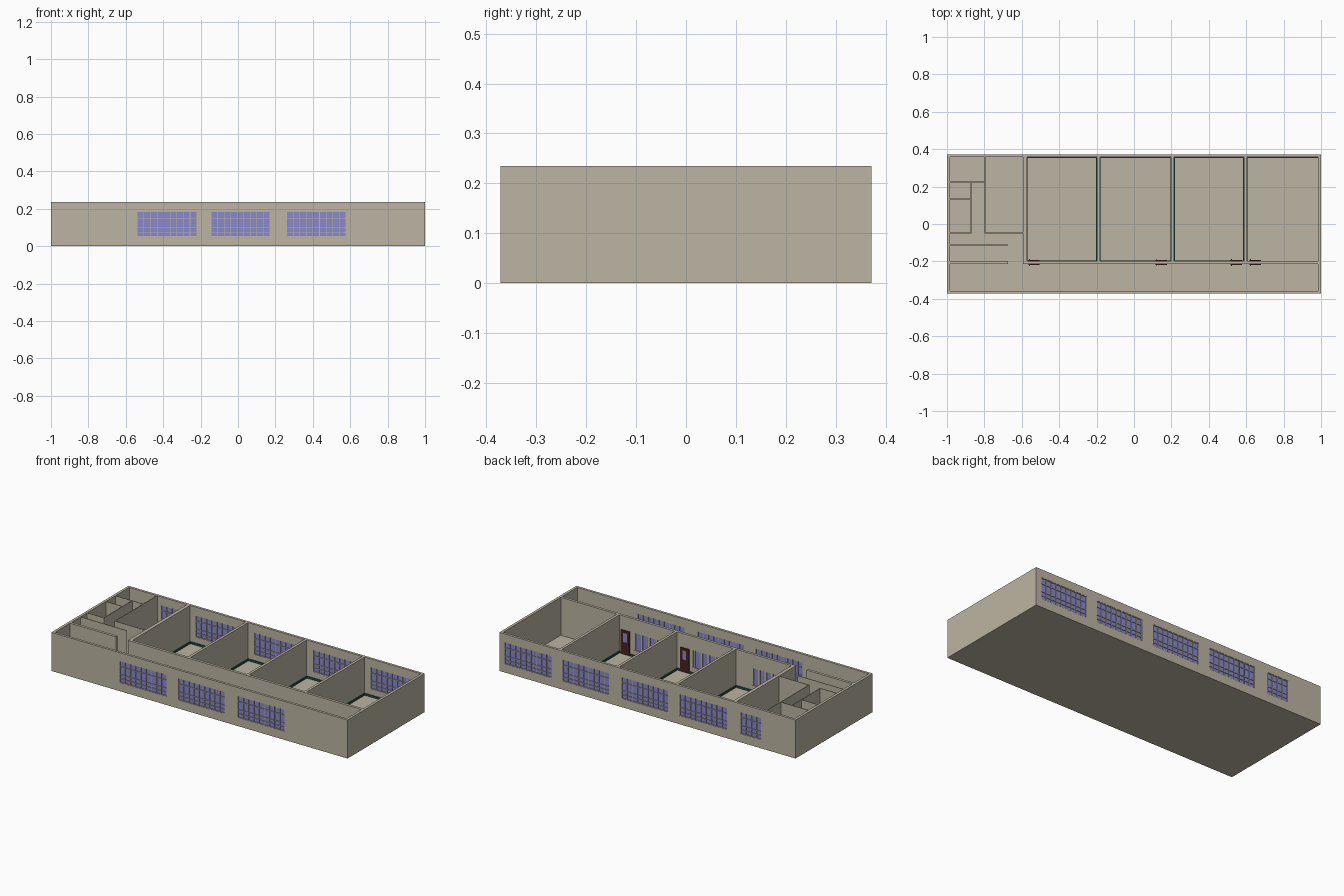
import bpy, bmesh

if "Cube" in bpy.data.objects:
    bpy.data.objects.remove(bpy.data.objects["Cube"])

def mat(name, rgb):
    m = bpy.data.materials.new(name)
    m.diffuse_color = (*rgb, 1)
    m.use_nodes = True
    m.node_tree.nodes["Principled BSDF"].inputs["Base Color"].default_value = m.diffuse_color
    return m

WALL = mat("beige_plaster", (0.50, 0.46, 0.36))
GLASS = mat("lavender_glass", (0.25, 0.25, 0.60))
TEAL = mat("dark_teal", (0.015, 0.075, 0.065))
BROWN = mat("dark_brown", (0.06, 0.018, 0.015))
METAL = mat("dark_metal", (0.04, 0.04, 0.04))

def boxes(name, items, material):
    """One object made of boxes (x0, x1, y0, y1, z0, z1)."""
    bm = bmesh.new()
    for x0, x1, y0, y1, z0, z1 in items:
        vs = bmesh.ops.create_cube(bm, size=1)["verts"]
        for v in vs:
            v.co = (x1 if v.co.x > 0 else x0,
                    y1 if v.co.y > 0 else y0,
                    z1 if v.co.z > 0 else z0)
    me = bpy.data.meshes.new(name)
    bm.to_mesh(me)
    bm.free()
    me.materials.append(material)
    ob = bpy.data.objects.new(name, me)
    bpy.context.collection.objects.link(ob)
    return ob

def cut(ob, items):
    cutter = boxes("cutter", items, WALL)
    cutter.hide_render = True
    mod = ob.modifiers.new("cut", "BOOLEAN")
    mod.operation = "DIFFERENCE"
    mod.solver = "EXACT"
    mod.object = cutter
    bpy.context.view_layer.objects.active = ob
    bpy.ops.object.modifier_apply(modifier=mod.name)
    bpy.data.objects.remove(cutter)

H, FLOOR = 0.235, 0.004
YF, YB = -0.372, 0.372           # outer faces
YFI, YBI = -0.357, 0.357         # inner faces
CW0, CW1 = -0.214, -0.198        # corridor wall

# Shell: solid block with rooms and corridor hollowed out
rooms = [(-0.573, -0.198), (-0.182, 0.198), (0.214, 0.588), (0.604, 0.984)]
shell = boxes("building_shell", [(-1, 1, YF, YB, 0, H)], WALL)
hollow = [(a, b, CW1, YBI, FLOOR, 0.3) for a, b in rooms]
hollow += [(-0.984, -0.594, CW1, YBI, FLOOR, 0.3),
           (-0.984, 0.984, YFI, CW0, FLOOR, 0.3)]
cut(shell, hollow)

# Openings: front, back and corridor windows, plus the lobby passage
Z0, Z1 = 0.052, 0.185
front = [(-0.54, -0.22), (-0.145, 0.172), (0.258, 0.578)]
back = [(0.645, 0.966), (0.257, 0.574), (-0.142, 0.176), (-0.538, -0.216), (-0.77, -0.628)]
inner = [(-0.49, -0.304), (-0.165, 0.09), (0.235, 0.493)]
IZ0, IZ1 = 0.045, 0.15
openings = [(a, b, YF - 0.02, YFI + 0.02, Z0, Z1) for a, b in front]
openings += [(a, b, YBI - 0.02, YB + 0.02, Z0, Z1) for a, b in back]
openings += [(a, b, CW0 - 0.02, CW1 + 0.02, IZ0, IZ1) for a, b in inner]
openings += [(-0.674, -0.594, CW0 - 0.02, CW1 + 0.02, FLOOR, 0.3)]
cut(shell, openings)

def window(name, x0, x1, y0, y1, z0, z1, step, bar, rails):
    """Glass pane in mid-wall with thin deep bars through it."""
    ym = (y0 + y1) / 2
    boxes(name + "_glass", [(x0, x1, ym - 0.002, ym + 0.002, z0, z1)], GLASS)
    n = max(2, round((x1 - x0) / step))
    ya, yb = y0 + 0.001, y1 - 0.001
    parts = []
    for i in range(n + 1):
        x = x0 + bar / 2 + (x1 - x0 - bar) * i / n
        parts.append((x - bar / 2, x + bar / 2, ya, yb, z0, z1))
    for z in rails:
        parts.append((x0, x1, ya + 0.0005, yb - 0.0005, z - 0.0015, z + 0.0015))
    boxes(name + "_bars", parts, WALL)

RAILS = (Z0 + 0.0015, 0.075, 0.1, 0.149, Z1 - 0.0015)
for i, (a, b) in enumerate(front):
    window(f"front_window_{i}", a, b, YF, YFI, Z0, Z1, 0.036, 0.003, RAILS)
for i, (a, b) in enumerate(back):
    window(f"back_window_{i}", a, b, YBI, YB, Z0, Z1, 0.036, 0.003, RAILS)
for i, (a, b) in enumerate(inner):
    window(f"corridor_window_{i}", a, b, CW0, CW1, IZ0, IZ1, 0.05, 0.012, ())

# Thin partitions of the service rooms at the left end
T = 0.002
def along_x(x0, x1, y, t=T):
    return (x0, x1, y - t, y + t, FLOOR, H)
def along_y(x, y0, y1, t=T):
    return (x - t, x + t, y0, y1, FLOOR, H)
boxes("service_partitions", [
    along_y(-0.797, -0.05, YBI),
    along_x(-0.984, -0.799, 0.225),
    along_y(-0.872, -0.05, 0.223),
    along_x(-0.984, -0.874, 0.134),
    along_x(-0.984, -0.874, -0.048),
    along_x(-0.795, -0.594, -0.048),
    along_x(-0.984, -0.674, -0.112),
], WALL)

# Dark skirting around the rooms
S, SH = 0.004, 0.016
for i, (a, b) in enumerate(rooms):
    parts = [(a, a + S, CW1, YBI, FLOOR, SH), (a, b, YBI - S, YBI, FLOOR, SH)]
    if i < 3:
        parts += [(b - S, b, CW1, YBI, FLOOR, SH), (a, b, CW1, CW1 + S, FLOOR, SH)]
    boxes(f"room_skirting_{i}", parts, TEAL)

# Doors with a glazed upper panel and a handle
doors = [(-0.565, -0.505), (0.116, 0.176), (0.515, 0.577), (0.618, 0.68)]
for i, (a, b) in enumerate(doors):
    boxes(f"door_{i}", [(a, b, CW0 - 0.005, CW1 + 0.005, FLOOR, 0.15)], BROWN)
    boxes(f"door_pane_{i}", [(a + 0.018, b - 0.018, CW0 - 0.006, CW1 + 0.006, 0.08, 0.135)], GLASS)
    boxes(f"door_handle_{i}", [(a + 0.003, a + 0.008, CW0 - 0.011, CW1 + 0.011, 0.068, 0.074)], METAL)
